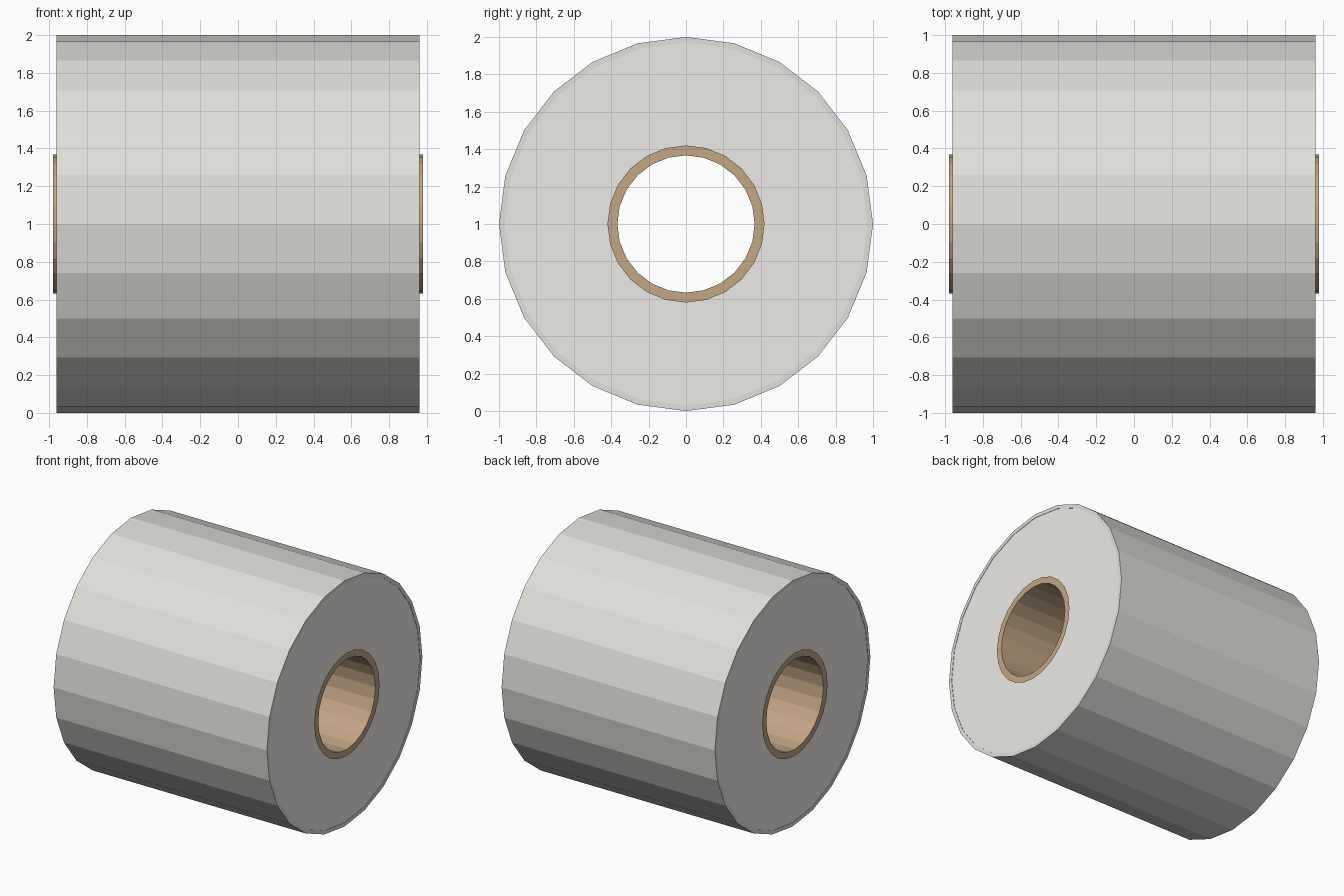
import bpy, bmesh, math

if "Cube" in bpy.data.objects:
    bpy.data.objects.remove(bpy.data.objects["Cube"])

SIDES = 24


def material(name, rgb):
    m = bpy.data.materials.new(name)
    m.diffuse_color = (*rgb, 1)
    m.use_nodes = True
    m.node_tree.nodes["Principled BSDF"].inputs["Base Color"].default_value = m.diffuse_color
    return m


def lathe_x(name, profile, mat, closed=False):
    """Spin (x, radius) points round the x axis, centred at z = 1."""
    bm = bmesh.new()
    rings = []
    for x, r in profile:
        rings.append([bm.verts.new((x, r * math.sin(math.tau * i / SIDES),
                                    1 + r * math.cos(math.tau * i / SIDES)))
                      for i in range(SIDES)])
    pairs = list(zip(rings, rings[1:]))
    if closed:
        pairs.append((rings[-1], rings[0]))
    for a, b in pairs:
        for i in range(SIDES):
            j = (i + 1) % SIDES
            bm.faces.new((a[i], a[j], b[j], b[i]))
    bmesh.ops.recalc_face_normals(bm, faces=bm.faces)
    me = bpy.data.meshes.new(name)
    bm.to_mesh(me)
    bm.free()
    me.materials.append(mat)
    ob = bpy.data.objects.new(name, me)
    bpy.context.collection.objects.link(ob)
    return ob


outer_mat = material("outer_paper", (0.74, 0.75, 0.70))
paper_mat = material("wound_paper", (0.85, 0.83, 0.80))
card_mat = material("cardboard", (0.54, 0.38, 0.23))

# Outermost sheet wrapped round the roll
lathe_x("outer_sheet", [(-0.96, 0.97), (-0.96, 1), (0.96, 1), (0.96, 0.97)],
        outer_mat, closed=True)

# Wound paper, visible as the two end faces
lathe_x("paper_roll", [(-0.957, 0.38), (-0.957, 0.97), (0.957, 0.97), (0.957, 0.38)],
        paper_mat, closed=True)

# Cardboard core: inner wall with a thin flat rim at each end
lathe_x("cardboard_core", [(-0.98, 0.42), (-0.98, 0.367), (0.98, 0.367), (0.98, 0.42)],
        card_mat)
